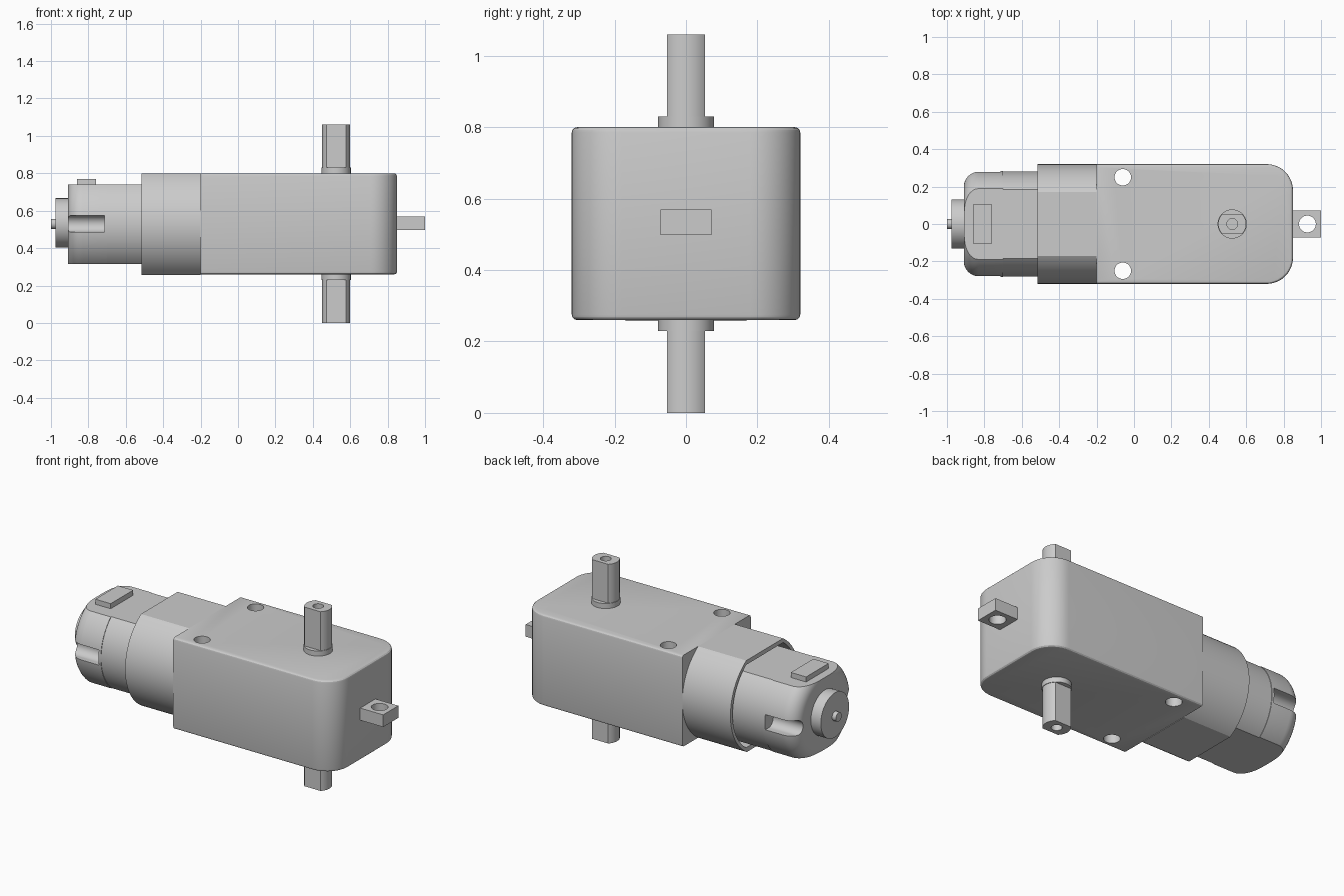
import bpy, bmesh, math
from mathutils import Matrix, Vector

if "Cube" in bpy.data.objects:
    bpy.data.objects.remove(bpy.data.objects["Cube"])

grey = bpy.data.materials.new("plain grey")
grey.use_nodes = True
COLOUR = (0.6, 0.6, 0.6, 1)
grey.diffuse_color = COLOUR
grey.node_tree.nodes["Principled BSDF"].inputs["Base Color"].default_value = COLOUR

MID = 0.53          # height of the motor axis
AXLE_X = 0.525


def make(name, bm):
    bmesh.ops.recalc_face_normals(bm, faces=bm.faces)
    mesh = bpy.data.meshes.new(name)
    bm.to_mesh(mesh)
    bm.free()
    mesh.materials.append(grey)
    ob = bpy.data.objects.new(name, mesh)
    bpy.context.collection.objects.link(ob)
    return ob


def box(name, lo, hi):
    bm = bmesh.new()
    lo, hi = Vector(lo), Vector(hi)
    size = Matrix.Diagonal((*(hi - lo), 1))
    bmesh.ops.create_cube(bm, size=1, matrix=Matrix.Translation((lo + hi) / 2) @ size)
    return make(name, bm)


def rod(name, r, start, end, segments=48):
    start, end = Vector(start), Vector(end)
    axis = end - start
    turn = axis.to_track_quat("Z", "Y").to_matrix().to_4x4()
    bm = bmesh.new()
    bmesh.ops.create_cone(bm, cap_ends=True, segments=segments, radius1=r, radius2=r,
                          depth=axis.length, matrix=Matrix.Translation((start + end) / 2) @ turn)
    return make(name, bm)


def revolve(name, profile, segments=96):
    """Spin (x, radius) points about the motor axis."""
    bm = bmesh.new()
    verts = [bm.verts.new((x, 0, MID + r)) for x, r in profile]
    edges = [bm.edges.new(pair) for pair in zip(verts, verts[1:])]
    bmesh.ops.spin(bm, geom=verts + edges, cent=(0, 0, MID), axis=(1, 0, 0),
                   angle=math.tau, steps=segments)
    bmesh.ops.remove_doubles(bm, verts=bm.verts, dist=1e-5)
    return make(name, bm)


def boolean(ob, tool, operation="DIFFERENCE"):
    tool.hide_render = True
    mod = ob.modifiers.new("cut", "BOOLEAN")
    mod.operation, mod.object, mod.solver = operation, tool, "EXACT"
    bpy.context.view_layer.objects.active = ob
    bpy.ops.object.modifier_apply(modifier=mod.name)
    bpy.data.objects.remove(tool)


def smooth(ob):
    bpy.ops.object.select_all(action="DESELECT")
    ob.select_set(True)
    bpy.context.view_layer.objects.active = ob
    bpy.ops.object.shade_smooth_by_angle(angle=math.radians(25))


# Gearbox: rounded far corners, softened rims, two through holes
gearbox = box("gearbox", (-0.2, -0.32, 0.26), (0.85, 0.32, 0.8))
bm = bmesh.new()
bm.from_mesh(gearbox.data)
corners = [e for e in bm.edges if all(v.co.x > 0.8 for v in e.verts)
           and abs(e.verts[0].co.z - e.verts[1].co.z) > 0.1]
bmesh.ops.bevel(bm, geom=corners, offset=0.14, segments=12, profile=0.5, affect="EDGES")
rims = [e for e in bm.edges if abs(e.verts[0].co.z - e.verts[1].co.z) < 0.01
        and max(v.co.x for v in e.verts) > 0]
bmesh.ops.bevel(bm, geom=rims, offset=0.015, segments=3, profile=0.5, affect="EDGES")
bm.to_mesh(gearbox.data)
bm.free()
for side in (-1, 1):
    y = side * 0.25
    boolean(gearbox, rod("hole_cutter", 0.044, (-0.06, y, 0), (-0.06, y, 1)))
smooth(gearbox)

# Motor sleeve: round barrel with flat top and bottom, open at the end
sleeve = revolve("motor_sleeve", [(-0.2, 0), (-0.2, 0.32), (-0.515, 0.32), (-0.515, 0)])
boolean(sleeve, box("flats", (-1, -1, 0.257), (1, 1, 0.8)), "INTERSECT")
recess = revolve("recess", [(-0.44, 0), (-0.44, 0.3), (-0.6, 0.3), (-0.6, 0)])
boolean(recess, box("recess_flats", (-1, -1, MID - 0.245), (1, 1, MID + 0.245)), "INTERSECT")
boolean(sleeve, recess)
smooth(sleeve)


# Motor can and its end cap, flattened above and below
def flattened(name, profile):
    ob = revolve(name, profile)
    boolean(ob, box("flats", (-2, -1, 0.315), (1, 1, 0.74)), "INTERSECT")
    return ob


smooth(flattened("motor_can", [(-0.4, 0), (-0.4, 0.28), (-0.7, 0.28), (-0.7, 0)]))

ROUND = 0.08
arc = [(-0.91 + ROUND * (1 - math.sin(a)), 0.203 + ROUND * math.cos(a))
       for a in (math.pi / 2 * i / 8 for i in range(9))]
cap = flattened("motor_end_cap", [(-0.7, 0), (-0.7, 0.283)] + arc + [(-0.91, 0)])
for side in (-1, 1):
    y = side * 0.25
    boolean(cap, rod("notch_round", 0.045, (-1, y, MID), (-0.715, y, MID), 32))
    boolean(cap, box("notch_mouth", (-1, min(y, y * 1.4), MID - 0.045),
                     (-0.715, max(y, y * 1.4), MID + 0.045)))
smooth(cap)

# Rear bearing, motor shaft tip and raised tab
smooth(rod("rear_bearing", 0.132, (-0.975, 0, MID + 0.005), (-0.9, 0, MID + 0.005), 64))
smooth(rod("motor_shaft_tip", 0.027, (-1, 0, MID), (-0.95, 0, MID), 32))
box("top_tab", (-0.86, -0.105, 0.72), (-0.76, 0.105, 0.77))

# Output axle: collars, and a double-flatted shaft bored at each end
smooth(rod("axle_collar", 0.078, (AXLE_X, 0, 0.23), (AXLE_X, 0, 0.83)))
axle = rod("output_axle", 0.075, (AXLE_X, 0, 0), (AXLE_X, 0, 1.06))
boolean(axle, box("axle_flats", (0, -0.053, -1), (1, 0.053, 2)), "INTERSECT")
for low, high in ((-0.1, 0.2), (0.86, 1.2)):
    boolean(axle, rod("bore", 0.029, (AXLE_X, 0, low), (AXLE_X, 0, high), 32))
smooth(axle)

# Mounting lug with hole
lug = box("mounting_lug", (0.83, -0.071, 0.498), (1, 0.071, 0.57))
boolean(lug, rod("lug_cutter", 0.045, (0.927, 0, 0), (0.927, 0, 1)))
smooth(lug)
